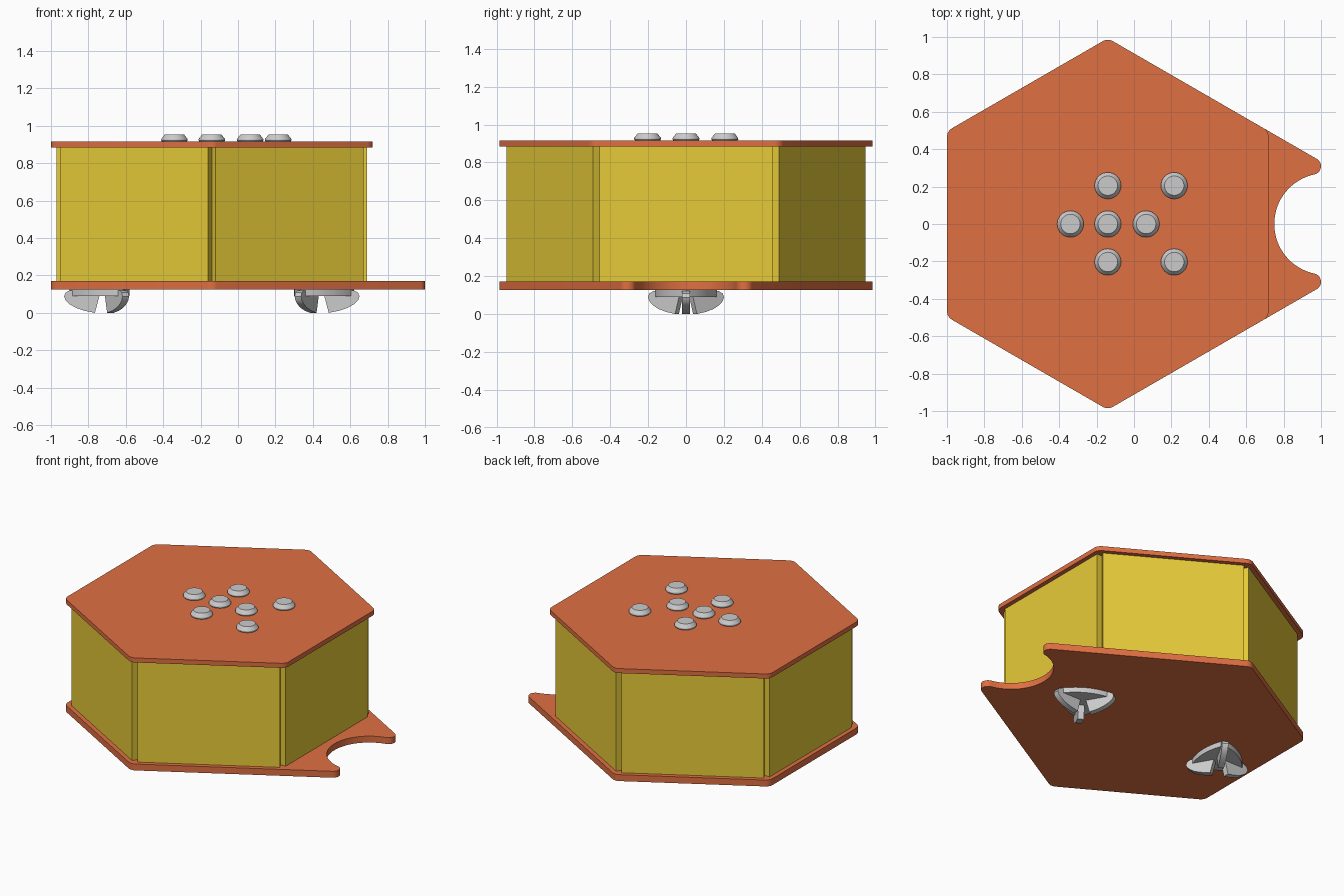
import bpy, bmesh
from math import sin, cos, pi, radians, sqrt
from mathutils import Matrix, Vector

if "Cube" in bpy.data.objects:
    bpy.data.objects.remove(bpy.data.objects["Cube"])

CX = -0.14  # centre of the hexagonal body


def material(name, rgb):
    m = bpy.data.materials.new(name)
    m.diffuse_color = (*rgb, 1)
    m.use_nodes = True
    m.node_tree.nodes["Principled BSDF"].inputs["Base Color"].default_value = m.diffuse_color
    return m


ORANGE = material("orange", (0.74, 0.16, 0.055))
YELLOW = material("yellow", (0.80, 0.60, 0.04))


def finish(name, bm, mat=None, smooth=True):
    bmesh.ops.recalc_face_normals(bm, faces=bm.faces)
    me = bpy.data.meshes.new(name)
    bm.to_mesh(me)
    bm.free()
    ob = bpy.data.objects.new(name, me)
    bpy.context.collection.objects.link(ob)
    if mat:
        me.materials.append(mat)
    if smooth:
        bpy.ops.object.select_all(action='DESELECT')
        ob.select_set(True)
        bpy.context.view_layer.objects.active = ob
        bpy.ops.object.shade_smooth_by_angle(angle=radians(30))
    return ob


def extrude(bm, pts, vec, matrix=Matrix()):
    """Solid from a closed outline of 3D points swept along vec."""
    f = bm.faces.new([bm.verts.new(matrix @ Vector(p)) for p in pts])
    r = bmesh.ops.extrude_face_region(bm, geom=[f], use_keep_orig=True)
    vs = [v for v in r['geom'] if isinstance(v, bmesh.types.BMVert)]
    bmesh.ops.translate(bm, verts=vs, vec=matrix.to_3x3() @ Vector(vec))


def plate(name, outline, z0, z1):
    bm = bmesh.new()
    extrude(bm, [(x, y, z0) for x, y in outline], (0, 0, z1 - z0))
    return finish(name, bm, ORANGE)


def arc(cx, cy, r, a0, a1, n):
    return [(cx + r * cos(radians(a0 + (a1 - a0) * i / n)),
             cy + r * sin(radians(a0 + (a1 - a0) * i / n))) for i in range(n + 1)]


def hex_corner(k, r=0.055):
    """Rounded corner of the hexagon, at angle k degrees."""
    d = (0.86 - r) / cos(pi / 6)
    return arc(CX + d * cos(radians(k)), d * sin(radians(k)), r, k - 30, k + 30, 6)


# Top plate: rounded hexagon
plate("top_plate", sum((hex_corner(k) for k in range(30, 390, 60)), []), 0.885, 0.917)

# Bottom plate: hexagon drawn out to two tips around a round notch
tip = arc(0.955, 0.309, 0.045, -78, 60, 12)
lower_tip = [(x, -y) for x, y in reversed(tip)]
notch = arc(1.021, 0, 0.271, 258, 102, 32)[1:-1]
outline = tip + sum((hex_corner(k) for k in (90, 150, 210, 270)), []) + lower_tip + notch
plate("bottom_plate", outline, 0.126, 0.171)

# Six wall panels with square ends that leave V grooves at the corners
for k in range(6):
    bm = bmesh.new()
    rot = Matrix.Translation((CX, 0, 0)) @ Matrix.Rotation(k * pi / 3, 4, 'Z')
    section = [(0.79, -0.456, 0.171), (0.83, -0.456, 0.171),
               (0.83, 0.456, 0.171), (0.79, 0.456, 0.171)]
    extrude(bm, section, (0, 0, 0.714), rot)
    finish(f"wall_panel_{k + 1}", bm, YELLOW, smooth=False)

# Push buttons: short disc with a bevelled top
PROFILE = [(0, 0.915), (0.066, 0.915), (0.071, 0.922), (0.070, 0.930), (0.052, 0.953), (0, 0.953)]
spots = [(-0.14, 0.205), (0.215, 0.205), (-0.34, 0), (-0.14, 0), (0.065, 0),
         (-0.14, -0.203), (0.215, -0.203)]
for i, (x, y) in enumerate(spots):
    bm = bmesh.new()
    vs = [bm.verts.new((r, 0, z)) for r, z in PROFILE]
    es = [bm.edges.new(p) for p in zip(vs, vs[1:])]
    bmesh.ops.spin(bm, geom=vs + es, cent=(0, 0, 0), axis=(0, 0, 1),
                   angle=2 * pi, steps=32, use_duplicate=False)
    bmesh.ops.remove_doubles(bm, verts=bm.verts, dist=1e-4)
    bmesh.ops.translate(bm, verts=bm.verts, vec=(x, y, 0))
    finish(f"button_{i + 1}", bm)

# Feet: bowed triangular base with three curved claws, mirrored left and right
CLAW = [(0.03, 0.12), (0.19, 0.12), (0.212, 0.108), (0.220, 0.088), (0.212, 0.067),
        (0.190, 0.046), (0.155, 0.026), (0.110, 0.011), (0.055, 0.0), (0.03, 0.095)]
T = 0.04
for side, cx, turn in (("right", 0.43, 0), ("left", -0.71, pi)):
    place = Matrix.Translation((cx, 0, 0)) @ Matrix.Rotation(turn, 4, 'Z')
    base = []
    for k in range(3):
        a, b = (Vector((0.19 * cos(t), 0.19 * sin(t), 0.09))
                for t in (k * 2 * pi / 3, (k + 1) * 2 * pi / 3))
        out = ((a + b) * Vector((1, 1, 0)).x) * 0.5
        out.z = 0
        out.normalize()
        for i in range(10):
            u = i / 10
            base.append(a.lerp(b, u) + out * 0.035 * 4 * u * (1 - u))
    bm = bmesh.new()
    extrude(bm, base, (0, 0, 0.036), place)
    finish(f"{side}_foot_base", bm)
    for k in range(3):
        bm = bmesh.new()
        rot = place @ Matrix.Rotation(k * 2 * pi / 3, 4, 'Z')
        extrude(bm, [(r, -T / 2, z) for r, z in CLAW], (0, T, 0), rot)
        finish(f"{side}_foot_claw_{k + 1}", bm)
